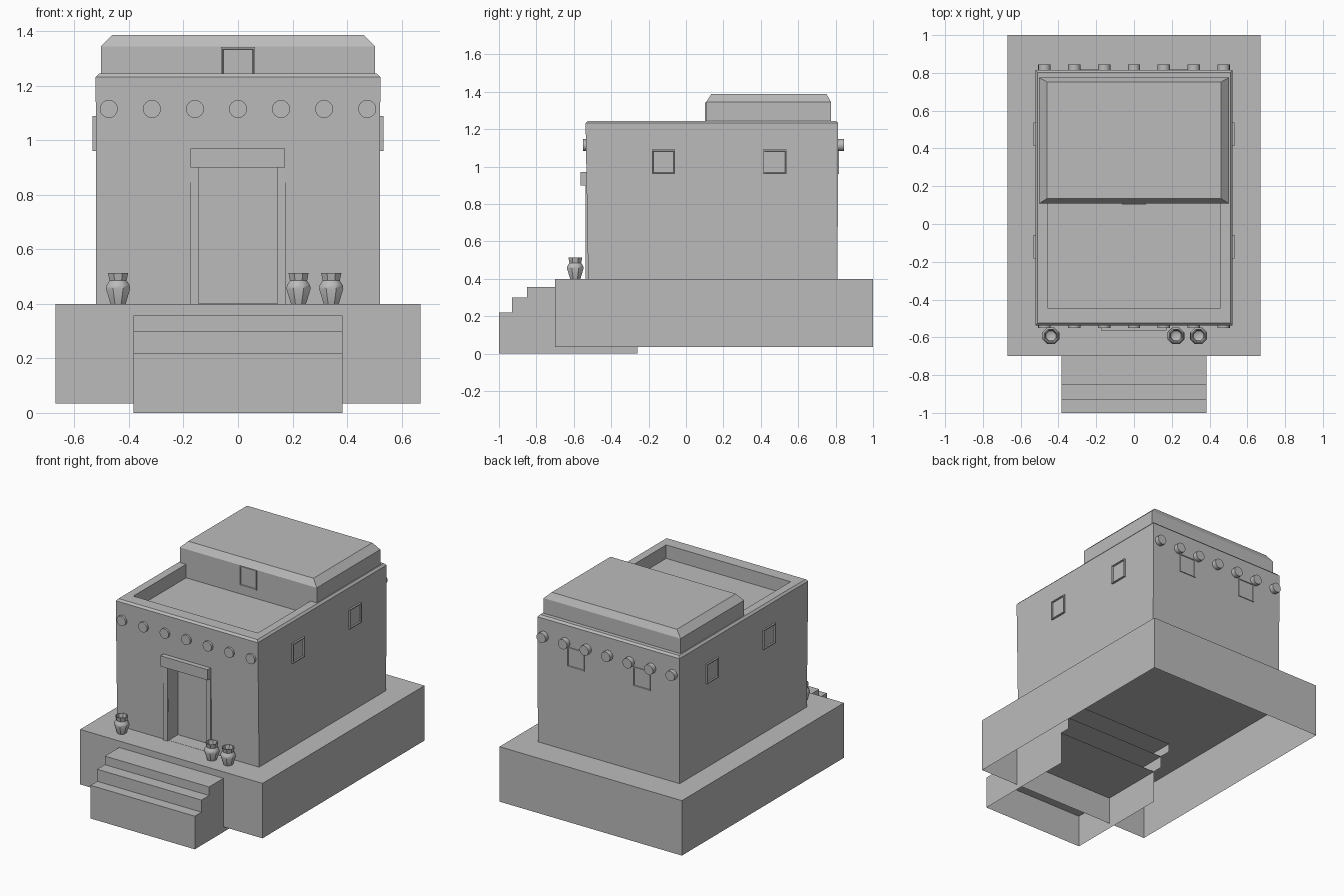
import bpy, bmesh, math
from mathutils import Matrix, Vector

cube = bpy.data.objects.get("Cube")
if cube:
    bpy.data.objects.remove(cube, do_unlink=True)

# Plain clay colour
clay = bpy.data.materials.new("clay_grey")
clay.use_nodes = True
clay.diffuse_color = (0.5, 0.5, 0.5, 1)
bsdf = next(n for n in clay.node_tree.nodes if n.type == 'BSDF_PRINCIPLED')
bsdf.inputs["Base Color"].default_value = clay.diffuse_color


def finish(name, bm, smooth=False):
    bmesh.ops.recalc_face_normals(bm, faces=bm.faces)
    mesh = bpy.data.meshes.new(name)
    bm.to_mesh(mesh)
    bm.free()
    mesh.materials.append(clay)
    obj = bpy.data.objects.new(name, mesh)
    bpy.context.collection.objects.link(obj)
    if smooth:
        bpy.ops.object.select_all(action='DESELECT')
        obj.select_set(True)
        bpy.context.view_layer.objects.active = obj
        bpy.ops.object.shade_smooth_by_angle(angle=math.radians(40))
    return obj


def loft(name, layers, open_sides=()):
    """Stack of rectangles (half width, front y, back y, z); drops open sides."""
    bm = bmesh.new()
    rings = [[bm.verts.new(p) for p in
              ((-w, y0, z), (w, y0, z), (w, y1, z), (-w, y1, z))]
             for w, y0, y1, z in layers]
    bottom = bm.faces.new(rings[0][::-1])
    bm.faces.new(rings[-1])
    back = []
    for a, b in zip(rings, rings[1:]):
        for i in range(4):
            j = (i + 1) % 4
            face = bm.faces.new((a[i], a[j], b[j], b[i]))
            if i == 2:
                back.append(face)
    bmesh.ops.recalc_face_normals(bm, faces=bm.faces)
    drop = ([bottom] if "bottom" in open_sides else []) + \
           (back if "back" in open_sides else [])
    if drop:
        bmesh.ops.delete(bm, geom=drop, context='FACES')
    return finish(name, bm)


def box(name, x0, x1, y0, y1, z0, z1):
    obj = loft(name, [((x1 - x0) / 2, y0, y1, z) for z in (z0, z1)])
    obj.data.transform(Matrix.Translation(((x0 + x1) / 2, 0, 0)))
    return obj


def cut(target, cutter):
    mod = target.modifiers.new("cut", 'BOOLEAN')
    mod.operation = 'DIFFERENCE'
    mod.solver = 'EXACT'
    mod.object = cutter
    cutter.hide_render = True
    bpy.ops.object.select_all(action='DESELECT')
    target.select_set(True)
    bpy.context.view_layer.objects.active = target
    bpy.ops.object.modifier_apply(modifier=mod.name)
    bpy.data.objects.remove(cutter, do_unlink=True)


def window(name, centre, angle, out):
    """Square frame with a sunk pane, facing -y before it is turned."""
    bm = bmesh.new()
    bmesh.ops.create_cube(bm, size=1, matrix=Matrix.Diagonal((0.125, 0.04, 0.13, 1)))
    front = min(bm.faces, key=lambda f: f.calc_center_median().y)
    bmesh.ops.inset_region(bm, faces=[front], thickness=0.009)
    bmesh.ops.inset_region(bm, faces=[front], thickness=0.003, depth=-min(out, 0.008))
    bm.transform(Matrix.Translation((0, 0.02 - out, 0)))
    bm.transform(Matrix.Translation(centre) @ Matrix.Rotation(angle, 4, 'Z'))
    return finish(name, bm)


# Raised platform, hollow underneath
loft("platform", [(0.67, -0.70, 1.0, 0.035), (0.67, -0.70, 1.0, 0.40)], ("bottom",))

# Entrance steps
for i, (y, z0, z1) in enumerate([(-1.0, 0, 0.22), (-0.93, 0.22, 0.30), (-0.85, 0.30, 0.357)]):
    loft(f"step_{i + 1}", [(0.383, y, y + 0.74, z0), (0.383, y, y + 0.74, z1)],
         ("bottom", "back"))

# House walls with sunken roof terrace and doorway
house = loft("house_walls", [(0.521, -0.523, 0.81, 0.40),
                             (0.522, -0.537, 0.814, 1.232),
                             (0.510, -0.525, 0.802, 1.245)])
cut(house, box("roof_cutter", -0.457, 0.457, -0.445, 0.74, 1.155, 1.4))
cut(house, box("door_cutter", -0.143, 0.143, -0.7, -0.425, 0.401, 0.90))

# Chamfered upper storey
loft("upper_storey", [(0.503, 0.108, 0.775, 1.15), (0.503, 0.108, 0.775, 1.345),
                      (0.46, 0.135, 0.752, 1.387)])

# Door surround
box("door_lintel", -0.175, 0.173, -0.565, -0.45, 0.90, 0.97)
for side, x in (("right", -0.175), ("left", 0.143)):
    box(f"{side}_door_jamb", x, x + 0.031, -0.536, -0.43, 0.40, 0.90)

# Roof beam ends along front and back
for i in range(7):
    for label, y in (("front", -0.515), ("back", 0.81)):
        bm = bmesh.new()
        bmesh.ops.create_cone(bm, cap_ends=True, segments=16, radius1=0.033,
                              radius2=0.033, depth=0.07)
        bm.transform(Matrix.Translation(((i - 3) * 0.158, y, 1.115))
                     @ Matrix.Rotation(math.pi / 2, 4, 'X'))
        finish(f"{label}_beam_{i + 1}", bm, True)

# Windows on the sides, back and upper storey
for y in (-0.12, 0.475):
    window("left_window", (0.521, y, 1.025), math.pi / 2, 0.012)
    window("right_window", (-0.521, y, 1.025), -math.pi / 2, 0.012)
for x in (-0.245, 0.24):
    window("back_window", (x, 0.813, 1.025), math.pi, 0.005)
window("upper_window", (0, 0.108, 1.277), 0, 0.006)

# Clay jars by the door
profile = [(0.0, 0.0), (0.030, 0.0), (0.048, 0.055), (0.046, 0.068), (0.034, 0.085),
           (0.040, 0.113), (0.034, 0.113), (0.028, 0.085), (0.0, 0.07)]
for i, x in enumerate((-0.44, 0.222, 0.342)):
    bm = bmesh.new()
    verts = [bm.verts.new((r, 0, z)) for r, z in profile]
    edges = [bm.edges.new(pair) for pair in zip(verts, verts[1:])]
    bmesh.ops.spin(bm, geom=verts + edges, cent=(0, 0, 0), axis=(0, 0, 1),
                   angle=math.tau, steps=8)
    bmesh.ops.remove_doubles(bm, verts=bm.verts, dist=0.0005)
    bm.transform(Matrix.Translation((x, -0.592, 0.40)) @ Matrix.Rotation(math.pi / 8, 4, 'Z'))
    finish(f"jar_{i + 1}", bm, True)
